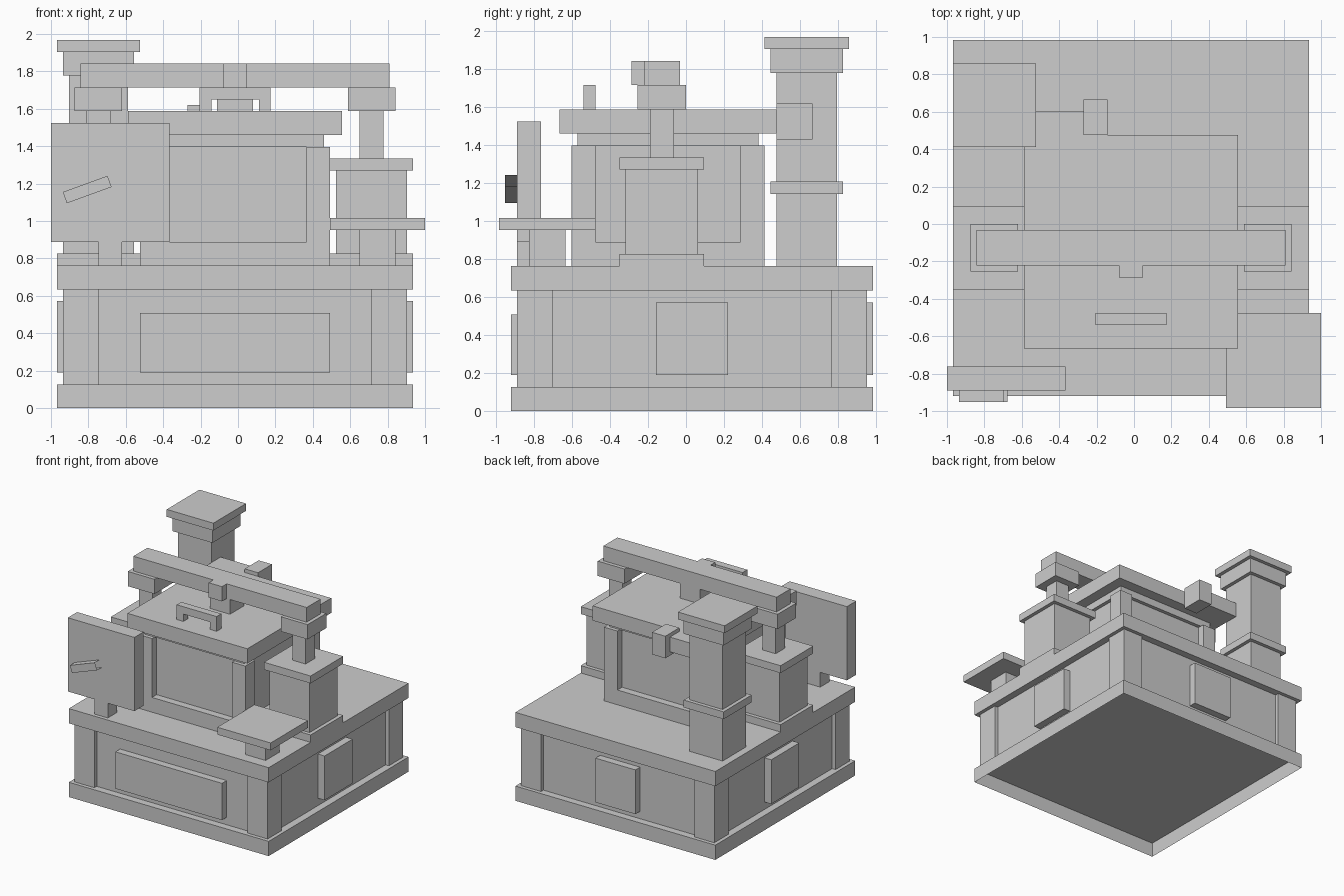
import bpy, bmesh, math
from mathutils import Vector

old = bpy.data.objects.get("Cube")
if old:
    bpy.data.objects.remove(old, do_unlink=True)

grey = bpy.data.materials.new("plain_grey")
grey.use_nodes = True
GREY = (0.61, 0.61, 0.61, 1)
grey.diffuse_color = GREY
for node in grey.node_tree.nodes:
    if node.type == 'BSDF_PRINCIPLED':
        node.inputs["Base Color"].default_value = GREY

# Parts are laid out on a grid whose origin is the front right corner of the base
UNIT = 2 / 31.5
ORIGIN = Vector((-1 + UNIT / 2, -14.5 * UNIT, 0))


def box(name, x, y, z, tilt=0, open_sides=()):
    """Box over (low, high) grid ranges; faces pointing along open_sides are left out."""
    ranges = (x, y, z)
    bm = bmesh.new()
    bmesh.ops.create_cube(bm, size=1)
    bmesh.ops.scale(bm, vec=[(b - a) * UNIT for a, b in ranges], verts=bm.verts)
    bm.normal_update()
    gaps = [f for f in bm.faces if any(f.normal.dot(Vector(d)) > 0.9 for d in open_sides)]
    bmesh.ops.delete(bm, geom=gaps, context='FACES')
    mesh = bpy.data.meshes.new(name)
    bm.to_mesh(mesh)
    bm.free()
    mesh.materials.append(grey)
    ob = bpy.data.objects.new(name, mesh)
    ob.location = ORIGIN + Vector([(a + b) / 2 for a, b in ranges]) * UNIT
    ob.rotation_euler.y = tilt
    bpy.context.collection.objects.link(ob)


def corner_posts(name, x, y, z, width):
    """Four square posts inside the corners of a rectangle."""
    for side, px in (("right", (x[0], x[0] + width)), ("left", (x[1] - width, x[1]))):
        for end, py in (("front", (y[0], y[0] + width)), ("back", (y[1] - width, y[1]))):
            box(f"{name}_{side}_{end}", px, py, z)


def around(half, c=15):
    return (c - half, c + half)


# Base cabinet, hollow underneath
FULL = (0, 30)
box("base_plate", FULL, FULL, (0, 2), open_sides=[(0, 0, -1)])
box("cabinet", (1, 29), (1, 29), (2, 10))
corner_posts("cabinet_post", (0.5, 29.5), (0.5, 29.5), (2, 10), 3)
box("worktop", FULL, FULL, (10, 12))

# Raised panels on the cabinet sides
box("front_panel", around(8), (0, 1), (3, 8))
box("back_panel", around(3), (29, 30), (3, 9))
box("right_panel", (0, 1), around(3), (3, 9))
box("left_panel", (29, 30), around(3), (3, 9))

# Central chamber with recessed walls, collar and lid
DEPTH = 13  # chamber centre along y
box("chamber_core", around(7), around(7, DEPTH), (12, 22))
box("chamber_sill", around(8), around(8, DEPTH), (12, 14))
corner_posts("chamber_post", around(8), around(8, DEPTH), (14, 22), 2)
box("collar", around(7.5), around(7.5, DEPTH), (22, 23))
box("lid", around(9), around(9, DEPTH), (23, 25))

# Lid handle
for side, x in (("right", (12, 13)), ("left", (17, 18))):
    box("lid_handle_post_" + side, x, (6, 7), (25, 26))
box("lid_handle_bar", around(3), (6, 7), (26, 27))

# Twin side columns carrying the cross beam
BEAM = 12.5  # beam centre along y
for side, c in (("left", 26.5), ("right", 3.5)):
    for part, half, z in (("column_foot", 3.5, (12, 13)),
                          ("column", 3, (13, 20)),
                          ("column_cap", 3.5, (20, 21)),
                          ("rod", 1, (21, 25)),
                          ("beam_block", 2, (25, 27))):
        box(f"{side}_{part}", around(half, c), around(half, BEAM), z)
box("cross_beam", around(13), around(1.5, BEAM), (27, 29))
box("beam_knob", around(1), (10, 11), (27, 29))
box("beam_support", around(1.5), around(1.5, BEAM), (25, 27))

# Chimney with connecting pipe and valve
FLUE_X, FLUE_Y = 3.5, 24.5
for name, half, z in (("chimney", 2.5, (12, 28)),
                      ("chimney_ring", 3, (18, 19)),
                      ("chimney_neck", 3, (28, 30)),
                      ("chimney_cap", 3.5, (30, 31))):
    box(name, around(half, FLUE_X), around(half, FLUE_Y), z)
box("pipe", (6, 11), (22, 24), (23, 25))
box("valve", (11, 13), (22, 25), (22.5, 25.5))

# Upright control board at the front right, with a hollow lever
box("board_leg", (3.5, 5.5), (0.5, 2.5), (12, 14))
box("board", (-0.5, 9.5), (0.5, 2.5), (14, 24))
box("board_lever", around(2, 2.55), (-0.5, 0.5), around(0.5, 18.4),
    tilt=-math.radians(20), open_sides=[(1, 0, 0), (-1, 0, 0)])

# Small side table at the front left
box("table_stand", (25.5, 28.5), (1.5, 4.5), (12, 15))
box("table_top", (23, 31), (-1, 7), (15, 16))
